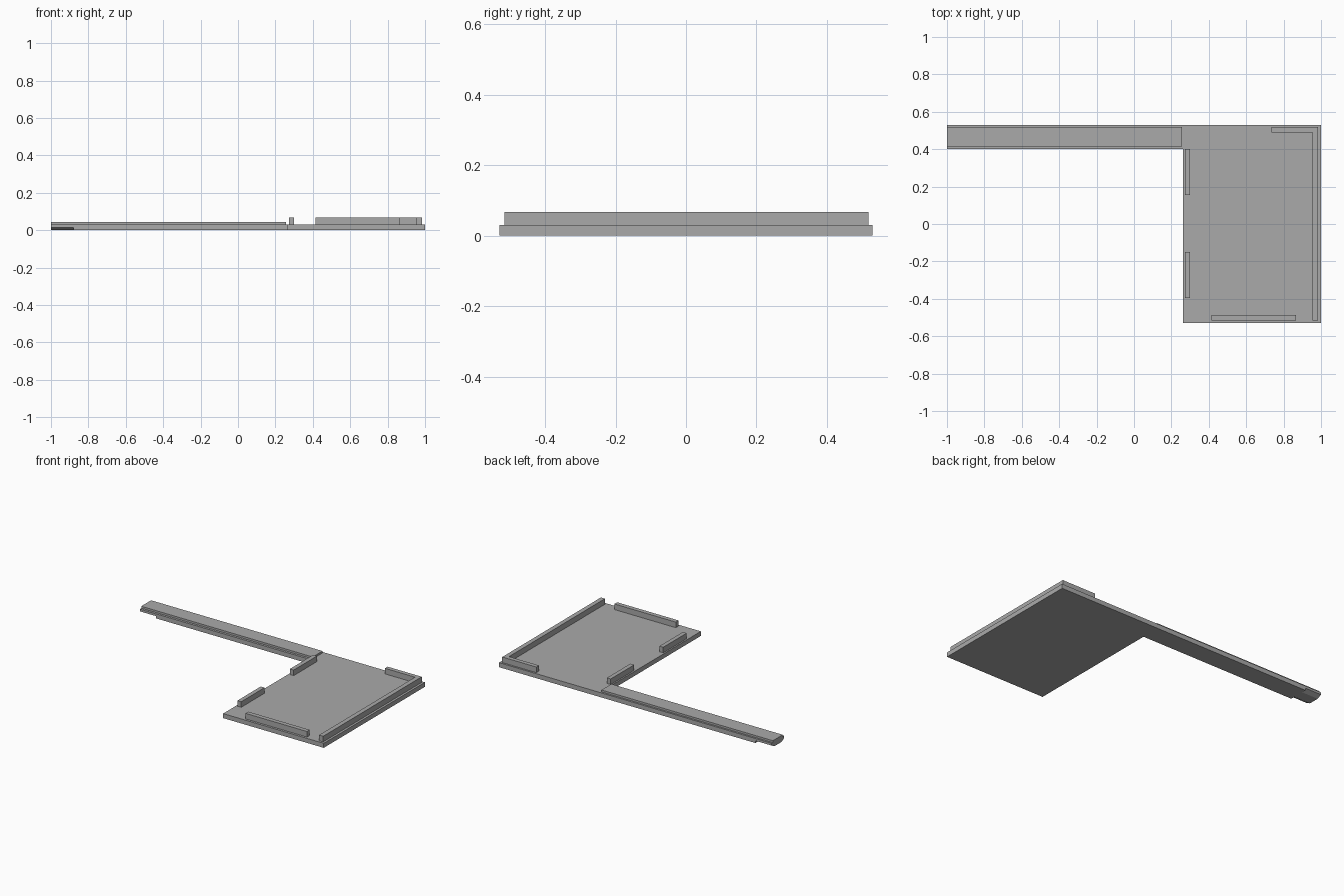
import bpy, bmesh

if "Cube" in bpy.data.objects:
    bpy.data.objects.remove(bpy.data.objects["Cube"])

grey = bpy.data.materials.new("plain_grey")
grey.diffuse_color = (0.4, 0.4, 0.4, 1)
grey.use_nodes = True
grey.node_tree.nodes["Principled BSDF"].inputs["Base Color"].default_value = grey.diffuse_color


def finish(name, bm):
    bmesh.ops.recalc_face_normals(bm, faces=bm.faces)
    mesh = bpy.data.meshes.new(name)
    bm.to_mesh(mesh)
    bm.free()
    mesh.materials.append(grey)
    obj = bpy.data.objects.new(name, mesh)
    bpy.context.collection.objects.link(obj)


def extrude(name, outline, axis, start, end):
    """Extrude a flat outline: along z for (x, y) points, along x for (y, z) points."""
    bm = bmesh.new()
    place = (lambda p: (p[0], p[1], start)) if axis == 2 else (lambda p: (start, p[0], p[1]))
    face = bm.faces.new([bm.verts.new(place(p)) for p in outline])
    out = bmesh.ops.extrude_face_region(bm, geom=[face])
    move = [0, 0, 0]
    move[axis] = end - start
    bmesh.ops.translate(bm, vec=move, verts=[v for v in out["geom"] if isinstance(v, bmesh.types.BMVert)])
    finish(name, bm)


def box(name, x0, x1, y0, y1, z0, z1):
    extrude(name, [(x0, y0), (x1, y0), (x1, y1), (x0, y1)], 2, z0, z1)


BASE = 0.03
TOP = 0.067

# L-shaped base: wide plate plus long arm
extrude("base_plate", [(0.262, -0.53), (1, -0.53), (1, 0.53), (-0.88, 0.53),
                       (-0.88, 0.40), (0.262, 0.40)], 2, 0, BASE)

# Arm tip with chamfered lower edges
extrude("arm_tip", [(0.43, 0), (0.50, 0), (0.53, 0.015), (0.53, BASE),
                    (0.40, BASE), (0.40, 0.015)], 0, -1, -0.88)

# Raised strip along the arm
box("arm_strip", -1, 0.257, 0.415, 0.518, BASE, 0.043)

# Corner rail: long side with a short return at the back
extrude("corner_rail", [(0.955, -0.515), (0.985, -0.515), (0.985, 0.518), (0.735, 0.518),
                        (0.735, 0.49), (0.955, 0.49)], 2, BASE, TOP)

# Separate straight rails
box("front_rail", 0.415, 0.866, -0.515, -0.486, BASE, TOP)
for name, y0, y1 in (("rear_side_rail", 0.155, 0.40), ("front_side_rail", -0.395, -0.15)):
    box(name, 0.272, 0.30, y0, y1, BASE, TOP)
